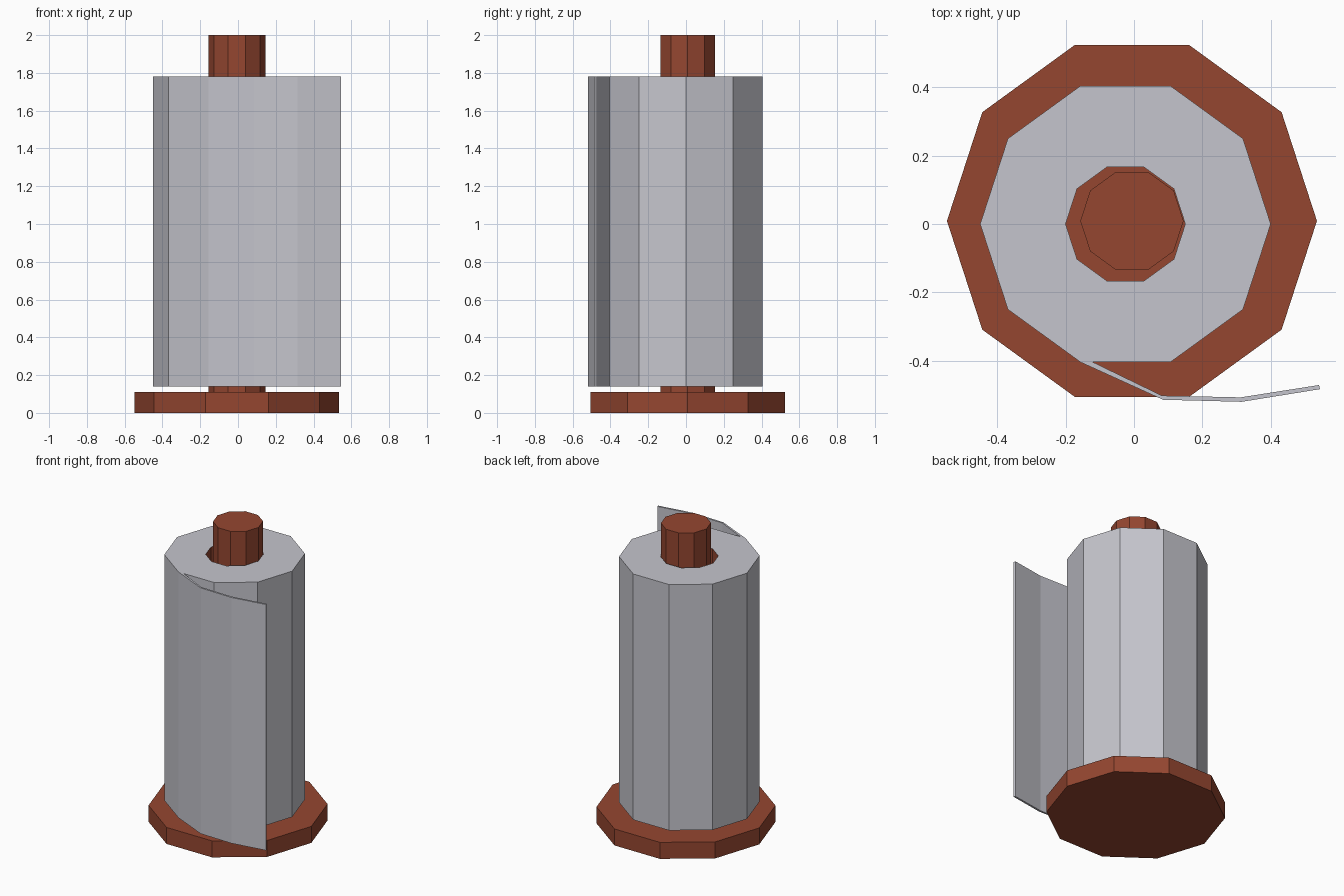
import bpy, bmesh, math

if "Cube" in bpy.data.objects:
    bpy.data.objects.remove(bpy.data.objects["Cube"])

def material(name, rgb):
    m = bpy.data.materials.new(name)
    m.diffuse_color = (*rgb, 1)
    m.use_nodes = True
    m.node_tree.nodes["Principled BSDF"].inputs["Base Color"].default_value = m.diffuse_color
    return m

WOOD = material("red brown wood", (0.30, 0.062, 0.03))
PAPER = material("pale grey paper", (0.56, 0.56, 0.61))

def ring(r, cx=0.0, cy=0.0, n=10):
    return [(cx + r * math.cos(2 * math.pi * i / n), cy + r * math.sin(2 * math.pi * i / n)) for i in range(n)]

def finish(name, bm, mats):
    bmesh.ops.recalc_face_normals(bm, faces=bm.faces[:])
    me = bpy.data.meshes.new(name)
    bm.to_mesh(me)
    bm.free()
    for m in mats:
        me.materials.append(m)
    ob = bpy.data.objects.new(name, me)
    bpy.context.collection.objects.link(ob)
    return ob

def prism(name, outline, z0, z1, mat):
    bm = bmesh.new()
    lo, hi = ([bm.verts.new((x, y, z)) for x, y in outline] for z in (z0, z1))
    bm.faces.new(lo)
    bm.faces.new(hi)
    for i in range(len(lo)):
        j = (i + 1) % len(lo)
        bm.faces.new((lo[i], lo[j], hi[j], hi[i]))
    return finish(name, bm, [mat])

def tube(name, outer, inner, z0, z1, mats):
    # four loops joined in a closed band; the bore (last band) gets the second material
    bm = bmesh.new()
    loops = [[bm.verts.new((x, y, z)) for x, y in o]
             for o, z in ((inner, z0), (outer, z0), (outer, z1), (inner, z1))]
    n = len(outer)
    for k in range(4):
        a, b = loops[k], loops[(k + 1) % 4]
        for i in range(n):
            j = (i + 1) % n
            f = bm.faces.new((a[i], a[j], b[j], b[i]))
            f.material_index = 1 if k == 3 else 0
    return finish(name, bm, mats)

# holder: base disc and upright pole
prism("holder_base", ring(0.541, -0.006, 0.009), 0, 0.11, WOOD)
prism("holder_pole", ring(0.151, -0.006, 0.009), 0.11, 2.0, WOOD)

# paper roll with a brown core
tube("paper_roll", ring(0.425, -0.025), ring(0.175, -0.025), 0.14, 1.78, [PAPER, WOOD])

# loose sheet peeling off the front
prism("loose_sheet", [(-0.157, -0.404), (0.085, -0.514), (0.315, -0.520), (0.544, -0.483),
                      (0.541, -0.471), (0.312, -0.507), (0.082, -0.502), (-0.12, -0.404)],
      0.14, 1.78, PAPER)
